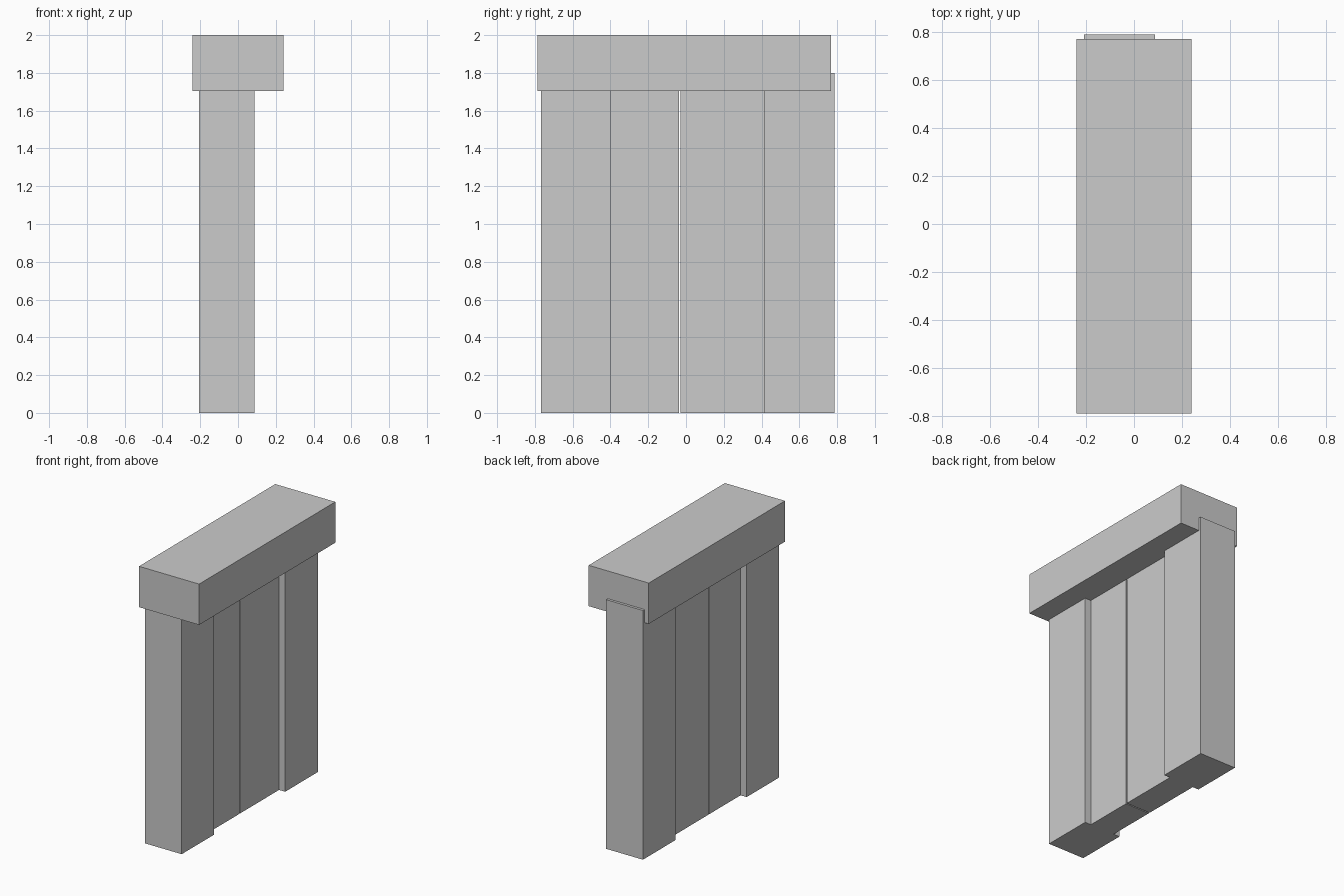
import bpy
import bmesh

if "Cube" in bpy.data.objects:
    bpy.data.objects.remove(bpy.data.objects["Cube"])


def box(name, x, y, z):
    """Axis-aligned block from (min, max) ranges, origin at its centre."""
    size = [r[1] - r[0] for r in (x, y, z)]
    bm = bmesh.new()
    bmesh.ops.create_cube(bm, size=1.0)
    bmesh.ops.scale(bm, vec=size, verts=bm.verts)
    mesh = bpy.data.meshes.new(name)
    bm.to_mesh(mesh)
    bm.free()
    obj = bpy.data.objects.new(name, mesh)
    obj.location = [(r[0] + r[1]) / 2 for r in (x, y, z)]
    bpy.context.collection.objects.link(obj)
    return obj


POST_X = (-0.207, 0.087)
PANEL_X = (-0.158, 0.038)   # recessed from both post faces
UPRIGHT_Z = (0.0, 1.8)      # uprights run up into the lintel

# Lintel across the top
box("lintel", (-0.24, 0.24), (-0.787, 0.768), (1.705, 2.0))

# Outer posts; the back one pokes slightly past the lintel
box("front_post", POST_X, (-0.767, -0.397), UPRIGHT_Z)
box("back_post", POST_X, (0.414, 0.787), UPRIGHT_Z)

# Door panels with a narrow gap between them
box("front_door_panel", PANEL_X, (-0.397, -0.037), UPRIGHT_Z)
box("back_door_panel", PANEL_X, (-0.029, 0.414), UPRIGHT_Z)
